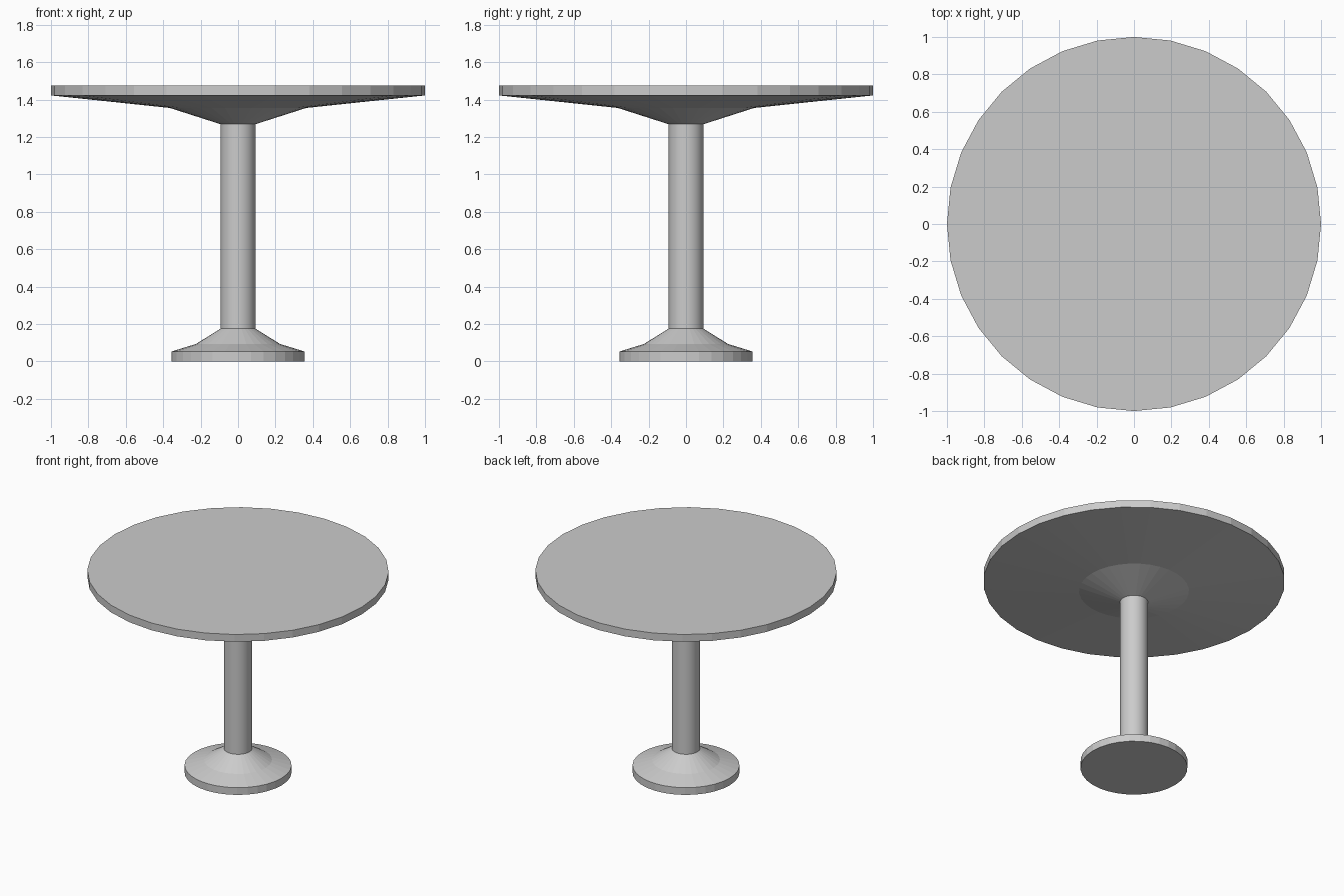
import bpy, bmesh, math

if "Cube" in bpy.data.objects:
    bpy.data.objects.remove(bpy.data.objects["Cube"])

SIDES = 32

grey = bpy.data.materials.new("light grey")
grey.diffuse_color = (0.6, 0.6, 0.6, 1)
grey.use_nodes = True
grey.node_tree.nodes["Principled BSDF"].inputs["Base Color"].default_value = grey.diffuse_color


def lathe(name, profile, smooth_rows=()):
    """Spin a (radius, z) profile about z, capping both ends."""
    bm = bmesh.new()
    rings = [[bm.verts.new((r * math.cos(2 * math.pi * i / SIDES),
                            r * math.sin(2 * math.pi * i / SIDES), z))
              for i in range(SIDES)] for r, z in profile]
    for row, (a, b) in enumerate(zip(rings, rings[1:])):
        for i in range(SIDES):
            j = (i + 1) % SIDES
            f = bm.faces.new((a[i], a[j], b[j], b[i]))
            f.smooth = row in smooth_rows
    bm.faces.new(rings[0][::-1])
    bm.faces.new(rings[-1])
    # keep profile corners crisp
    for ring in rings:
        for i in range(SIDES):
            bm.edges.get((ring[i], ring[(i + 1) % SIDES])).smooth = False
    mesh = bpy.data.meshes.new(name)
    bm.to_mesh(mesh)
    bm.free()
    mesh.materials.append(grey)
    obj = bpy.data.objects.new(name, mesh)
    bpy.context.collection.objects.link(obj)
    return obj


# Foot: flat disc with a two-step cone
lathe("foot", [(0.355, 0), (0.355, 0.053), (0.225, 0.093), (0.093, 0.175)])
# Column
lathe("column", [(0.093, 0.175), (0.093, 1.268)], smooth_rows=(0,))
# Table top: flared underside and thin rim
lathe("table_top", [(0.093, 1.268), (0.365, 1.355), (1, 1.422), (1, 1.475)])
